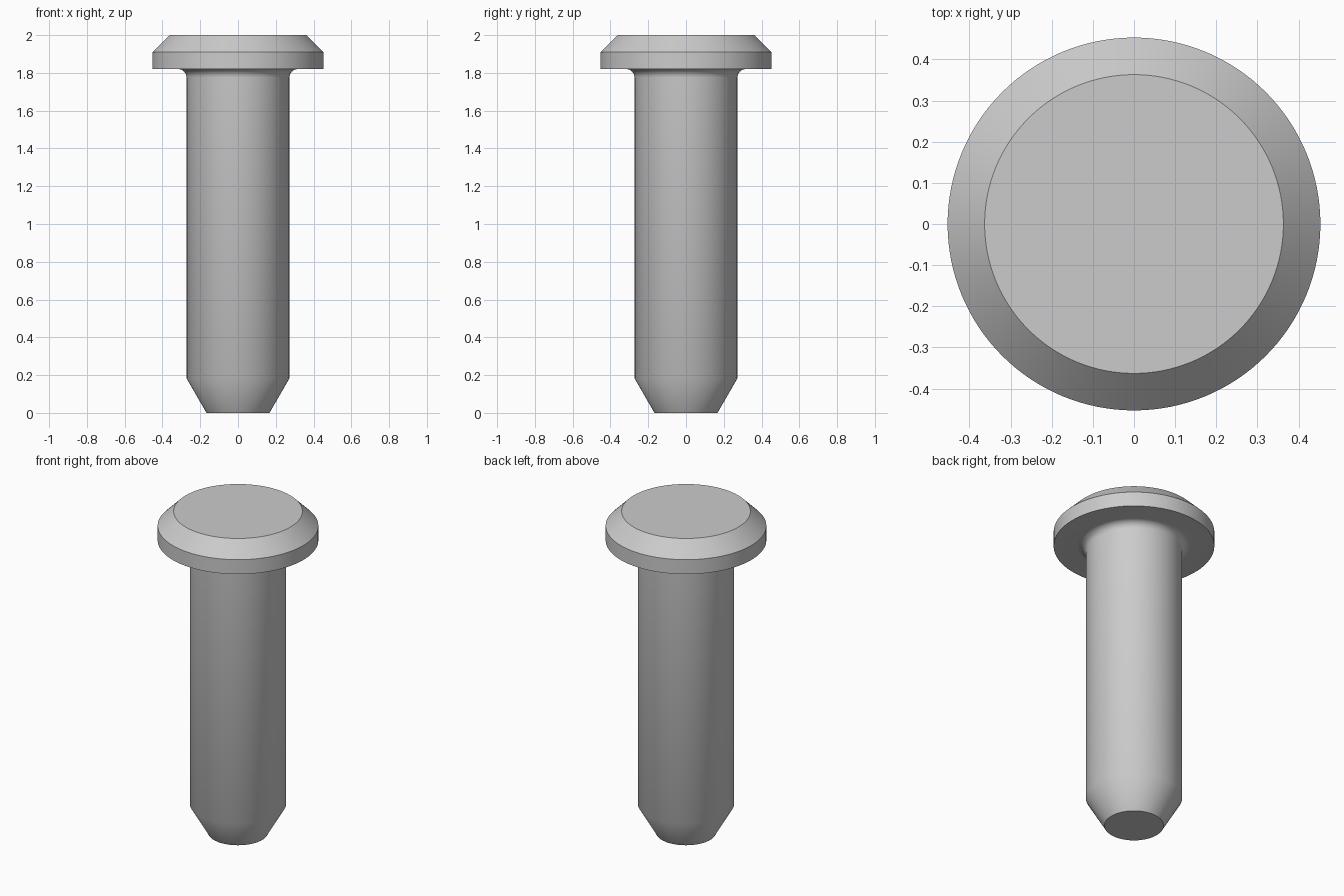
import bpy, bmesh
from math import sin, cos, pi, radians

if "Cube" in bpy.data.objects:
    bpy.data.objects.remove(bpy.data.objects["Cube"])

SEGMENTS = 128


def lathe(name, profile):
    """Revolve an (r, z) profile around z and cap both ends."""
    bm = bmesh.new()
    rings = []
    for r, z in profile:
        rings.append([bm.verts.new((r * cos(2 * pi * i / SEGMENTS),
                                    r * sin(2 * pi * i / SEGMENTS), z))
                      for i in range(SEGMENTS)])
    for low, high in zip(rings, rings[1:]):
        for i in range(SEGMENTS):
            j = (i + 1) % SEGMENTS
            bm.faces.new((low[i], low[j], high[j], high[i]))
    bm.faces.new(rings[0][::-1])
    bm.faces.new(rings[-1])
    mesh = bpy.data.meshes.new(name)
    bm.to_mesh(mesh)
    bm.free()
    obj = bpy.data.objects.new(name, mesh)
    bpy.context.collection.objects.link(obj)
    bpy.ops.object.select_all(action='DESELECT')
    obj.select_set(True)
    bpy.context.view_layer.objects.active = obj
    bpy.ops.object.shade_smooth_by_angle(angle=radians(35))
    return obj


shaft_r, head_r, head_z, fillet = 0.272, 0.453, 1.82, 0.045

# tapered tip and straight shaft
profile = [(0.167, 0), (shaft_r, 0.182)]

# concave fillet under the head
steps = 8
for k in range(steps + 1):
    a = pi / 2 * k / steps
    profile.append((shaft_r + fillet * (1 - cos(a)),
                    head_z - fillet * (1 - sin(a))))

# head disc with chamfered top
profile += [(head_r, head_z), (head_r, 1.91), (0.363, 2.0)]

lathe("headed_pin", profile)
